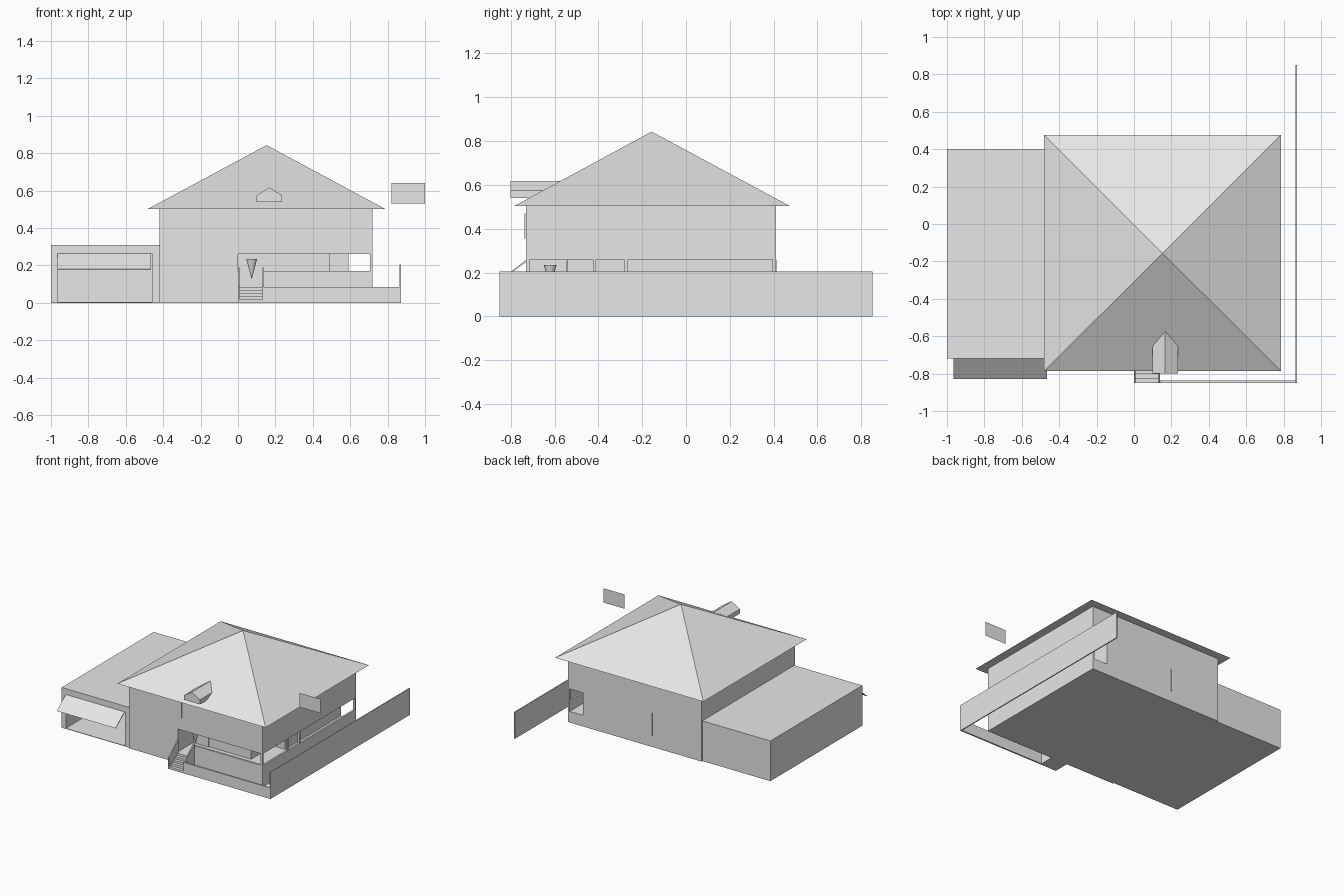
import bpy
import bmesh

if "Cube" in bpy.data.objects:
    bpy.data.objects.remove(bpy.data.objects["Cube"], do_unlink=True)

grey = bpy.data.materials.new("plain grey")
grey.use_nodes = True
grey.diffuse_color = (0.8, 0.8, 0.8, 1)
grey.node_tree.nodes["Principled BSDF"].inputs["Base Color"].default_value = (0.8, 0.8, 0.8, 1)


def finish(name, bm):
    """Turn a bmesh into a named object with the shared material."""
    bmesh.ops.recalc_face_normals(bm, faces=bm.faces)
    mesh = bpy.data.meshes.new(name)
    bm.to_mesh(mesh)
    bm.free()
    mesh.materials.append(grey)
    obj = bpy.data.objects.new(name, mesh)
    bpy.context.collection.objects.link(obj)
    return obj


def box(name, x, y, z):
    """Box from three (low, high) ranges."""
    bm = bmesh.new()
    bmesh.ops.create_cube(bm, size=1)
    for v in bm.verts:
        v.co = [r[0] if c < 0 else r[1] for c, r in zip(v.co, (x, y, z))]
    return finish(name, bm)


def prism(name, points, offset):
    """Closed outline pushed along an offset."""
    bm = bmesh.new()
    face = bm.faces.new([bm.verts.new(p) for p in points])
    extruded = bmesh.ops.extrude_face_region(bm, geom=[face], use_keep_orig=True)
    moved = [g for g in extruded["geom"] if isinstance(g, bmesh.types.BMVert)]
    bmesh.ops.translate(bm, verts=moved, vec=offset)
    return finish(name, bm)


# House extents and level heights
LEFT, RIGHT, FRONT, BACK = -0.42, 0.72, -0.73, 0.41
FLOOR, SILL, HEAD, STOREY, EAVES = 0.086, 0.17, 0.26, 0.31, 0.503
house_x, house_y = (LEFT, RIGHT), (FRONT, BACK)

# Main body
box("plinth", house_x, house_y, (0, FLOOR))
box("ground_floor_room", (LEFT, 0), house_y, (FLOOR, HEAD))
box("inner_room_front", (0, 0.49), (-0.54, BACK), (FLOOR, HEAD))
box("inner_room_side", (0.49, 0.59), (-0.27, BACK), (FLOOR, HEAD))
box("ring_beam", house_x, house_y, (HEAD, STOREY))
box("upper_floor", house_x, house_y, (STOREY, EAVES))
box("upper_wall_strip", (0.024, 0.032), (-0.736, FRONT), (0.355, 0.47))
box("back_wall_strip", (0, 0.006), (BACK, 0.414), (FLOOR, HEAD))

# Veranda parapets and posts
box("front_parapet", (0.14, RIGHT), (FRONT, FRONT + 0.015), (FLOOR, SILL))
box("side_parapet", (RIGHT - 0.015, RIGHT), house_y, (FLOOR, SILL))
for i, y in enumerate((FRONT, -0.425, -0.28, BACK - 0.015)):
    box(f"veranda_post_{i + 1}", (RIGHT - 0.015, RIGHT), (y, y + 0.015), (SILL, HEAD))
box("entrance_post", (0.13, 0.145), (FRONT, FRONT + 0.015), (FLOOR, SILL))

# Entrance door and windows on the recessed walls
box("entrance_door", (0.02, 0.13), (-0.546, -0.54), (FLOOR, 0.25))
box("recessed_window", (0.2, 0.47), (-0.546, -0.54), (SILL, 0.25))

# Pyramid roof
bm = bmesh.new()
corners = [bm.verts.new((x, y, EAVES)) for x, y in
           ((-0.48, -0.785), (0.785, -0.785), (0.785, 0.475), (-0.48, 0.475))]
apex = bm.verts.new((0.153, -0.157, 0.843))
bm.faces.new(corners)
for i, corner in enumerate(corners):
    bm.faces.new((corner, corners[(i + 1) % 4], apex))
finish("roof", bm)

# Gabled dormer, its back hidden inside the roof
gable = [(0.1, 0.54), (0.235, 0.54), (0.235, 0.575), (0.167, 0.617), (0.1, 0.575)]
prism("dormer", [(x, -0.8, z) for x, z in gable], (0, 0.235, 0))

# The ridge continues to where it meets the roof slope
prism("dormer_ridge", [(0.11, -0.6, 0.58), (0.225, -0.6, 0.58), (0.167, -0.6, 0.617)],
      (0, 0.03, 0)).hide_render = False

# Garage shell with an open front
gx, gy = (-1, LEFT), (-0.72, 0.40)
box("garage_roof", gx, gy, (0.295, STOREY))
box("garage_floor", gx, gy, (0, 0.004))
box("garage_side_wall", (-1, -0.965), gy, (0, STOREY))
box("garage_inner_wall", (-0.46, LEFT), gy, (0, STOREY))
box("garage_back_wall", gx, (0.38, 0.40), (0, STOREY))
box("garage_lintel", gx, (-0.72, -0.70), (0.265, STOREY))

# Tilted garage door
prism("garage_door", [(-0.965, -0.72, 0.265), (-0.965, -0.83, 0.18),
                      (-0.965, -0.826, 0.178), (-0.965, -0.716, 0.258)], (0.5, 0, 0))

# Entrance steps between sloping side panels
steps = 5
for i in range(steps):
    y = -0.85 + i * 0.12 / steps
    box(f"step_{i + 1}", (0.005, 0.135), (y, FRONT), (0, FLOOR * (i + 1) / steps))
for side, x in (("right", 0), ("left", 0.132)):
    prism(f"stair_panel_{side}", [(x, -0.85, 0), (x, -0.85, 0.09),
                                  (x, FRONT, 0.19), (x, FRONT, 0)], (0.008, 0, 0))

# Inverted cone lamp in the entrance
bm = bmesh.new()
bmesh.ops.create_cone(bm, cap_ends=True, segments=16, radius1=0.001, radius2=0.029, depth=0.105)
bmesh.ops.translate(bm, verts=bm.verts, vec=(0.073, -0.62, 0.182))
finish("cone_lamp", bm)

# Boundary walls
box("side_fence", (0.864, 0.872), (-0.85, 0.85), (0, 0.205))
box("front_garden_wall", (0.14, 0.87), (-0.85, -0.838), (0, 0.085))

# Free-hanging flat panel
bm = bmesh.new()
bm.faces.new([bm.verts.new((x, -0.42, z)) for x, z in
              ((0.82, 0.53), (1, 0.53), (1, 0.64), (0.82, 0.64))])
finish("floating_panel", bm)
